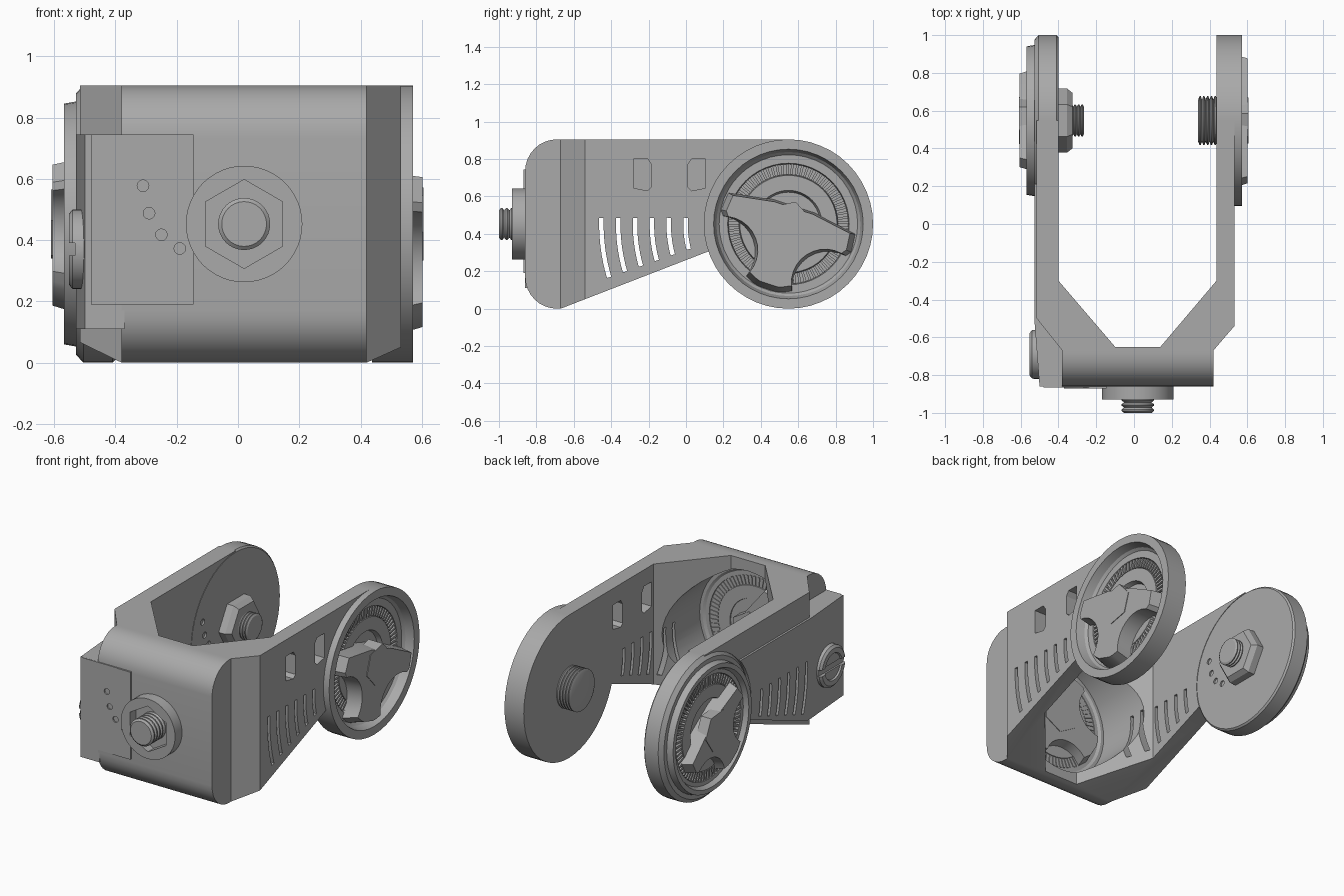
import bpy, bmesh, math
from math import cos, sin, pi, radians
from mathutils import Matrix, Vector

if "Cube" in bpy.data.objects:
    bpy.data.objects.remove(bpy.data.objects["Cube"])

grey = bpy.data.materials.new("warm_grey")
grey.use_nodes = True
colour = (0.4, 0.4, 0.4, 1)
grey.diffuse_color = colour
grey.node_tree.nodes["Principled BSDF"].inputs["Base Color"].default_value = colour

CY, CZ, R = 0.5475, 0.4525, 0.4525     # pivot centre and disc radius
FX = 0.02                              # front plate centre


def finish(name, bm, matrix=None):
    bmesh.ops.recalc_face_normals(bm, faces=bm.faces)
    me = bpy.data.meshes.new(name)
    bm.to_mesh(me)
    bm.free()
    if matrix:
        me.transform(matrix)
    me.materials.append(grey)
    ob = bpy.data.objects.new(name, me)
    bpy.context.collection.objects.link(ob)
    return ob


def frame(origin, axis):
    """Local z along axis, local y up."""
    z, up = Vector(axis), Vector((0, 0, 1))
    x = up.cross(z)
    m = Matrix((x, up, z)).transposed().to_4x4()
    m.translation = origin
    return m


def prism(name, polys, a, b, matrix=None, taper=1.0):
    """Extrude flat outlines from height a to b."""
    bm = bmesh.new()
    for pts in polys:
        low = [bm.verts.new((u, v, a)) for u, v in pts]
        top = [bm.verts.new((u * taper, v * taper, b)) for u, v in pts]
        bm.faces.new(low)
        bm.faces.new(top)
        for i in range(len(pts)):
            j = (i + 1) % len(pts)
            bm.faces.new((low[i], low[j], top[j], top[i]))
    return finish(name, bm, matrix)


def lathe(name, profile, matrix, steps=48):
    bm = bmesh.new()
    vs = [bm.verts.new((r, 0, h)) for r, h in profile]
    edges = [bm.edges.new(p) for p in zip(vs, vs[1:])]
    bmesh.ops.spin(bm, geom=vs + edges, cent=(0, 0, 0), axis=(0, 0, 1),
                   angle=2 * pi, steps=steps)
    bmesh.ops.remove_doubles(bm, verts=bm.verts, dist=0.0004)
    return finish(name, bm, matrix)


def boolean(ob, tool, operation="DIFFERENCE"):
    mod = ob.modifiers.new("cut", "BOOLEAN")
    mod.operation, mod.object, mod.solver = operation, tool, "EXACT"
    dg = bpy.context.evaluated_depsgraph_get()
    me = bpy.data.meshes.new_from_object(ob.evaluated_get(dg))
    ob.modifiers.clear()
    ob.data = me
    bpy.data.objects.remove(tool)


def arc(cx, cy, r, a, b, n=8):
    return [(cx + r * cos(radians(a + (b - a) * i / n)),
             cy + r * sin(radians(a + (b - a) * i / n))) for i in range(n + 1)]


def ngon(r, n=6, turn=90):
    return arc(0, 0, r, turn, turn + 360, n)[:-1]


SIDE = frame((0, 0, 0), (1, 0, 0))           # outlines in (y, z), extruded along x
FRONT = frame((FX, 0, CZ), (0, -1, 0))       # outlines in (x, z), extruded forward
RIGHT_DIAL = frame((0, CY, CZ), (1, 0, 0))
LEFT_DIAL = frame((0, CY, CZ), (-1, 0, 0))
BACK_DIAL = frame((FX, 0, CZ), (0, 1, 0))


def slots():
    """Curved vents concentric with the pivot."""
    polys = []
    for i in range(6):
        r = 1.0 - 0.09 * i
        end = 180 + math.degrees(math.asin((0.285 - 0.03 * i) / r))
        start = 180 - math.degrees(0.033 / r)
        polys.append(arc(CY, CZ, r + 0.012, start, end) + arc(CY, CZ, r - 0.012, end, start))
    return prism("vent_cutter", polys, -0.7, 0.7, SIDE)


# U-shaped bracket: plan outline trimmed by the side outline
plan = [(-0.515, CY), (-0.515, -0.5), (-0.38, -0.67), (-0.38, -0.86), (0.42, -0.86),
        (0.42, -0.67), (0.532, -0.54), (0.532, CY), (0.437, CY), (0.437, -0.3),
        (0.14, -0.65), (-0.1, -0.65), (-0.4, -0.3), (-0.4, CY)]
bracket = prism("bracket", [plan], -0.1, 1.0)
outline = (arc(-0.69, 0.17, 0.17, 270, 180) + arc(-0.69, 0.735, 0.17, 180, 90)
           + [(CY + 0.02, 0.905), (CY + 0.02, 0.3), (0.12, 0.306), (-0.67, 0)])
boolean(bracket, prism("side_cutter", [outline], -1, 1, SIDE), "INTERSECT")
boolean(bracket, prism("pivot_cutter", [ngon(R - 0.006, 48)], -1, 1, RIGHT_DIAL))
boolean(bracket, prism("bowl_cutter", [ngon(0.385, 48)], -0.73, 0.3, BACK_DIAL))
boolean(bracket, slots())
windows = [[(-0.28, 0.8), (-0.205, 0.8), (-0.185, 0.77), (-0.185, 0.65), (-0.205, 0.63),
            (-0.28, 0.645)]]
windows.append([(-0.175 - y, z) for y, z in windows[0]])
boolean(bracket, prism("window_cutter", windows, 0.3, 0.8, SIDE))

# Side cover on the right-hand arm, wrapping to the front
cover = prism("side_cover", [[(-0.528, 0.25), (-0.528, -0.5), (-0.5, -0.86), (-0.37, -0.86),
                              (-0.37, -0.64), (-0.5, -0.48), (-0.5, 0.25)]], -0.1, 1)
boolean(cover, prism("cover_cutter", [[(-0.9, 0.11), (-0.9, 0.745), (0.25, 0.745), (0.25, 0.37),
                                       (0.1, 0.33), (-0.45, 0.11)]], -1, 1, SIDE), "INTERSECT")
boolean(cover, slots())
boolean(cover, prism("pivot_cutter", [ngon(R - 0.006, 48)], -1, 1, RIGHT_DIAL))

# Front face plate with marker holes
holes = [(-0.33, 0.125), (-0.31, 0.035), (-0.27, -0.035), (-0.21, -0.08)]
hole_polys = [arc(u, v, 0.019, 0, 330, 11) for u, v in holes]
plate = prism("front_plate", [[(-0.5, -0.262), (-0.165, -0.262), (-0.165, 0.292),
                               (-0.5, 0.292)]], 0.855, 0.866, FRONT)
sector = prism("front_sector", [[(-0.165, -0.262)] + [(-0.165, 0.292)]
                                + arc(0, 0, 0.39, 131.5, 222.2, 16)], 0.857, 0.87, FRONT)
for ob in (plate, sector):
    boolean(ob, prism("hole_cutter", hole_polys, 0.861, 0.95, FRONT))

# Slotted cap on the side cover
cap = lathe("side_cap", [(0, 0.5), (0.13, 0.5), (0.13, 0.54), (0.115, 0.552), (0.085, 0.552),
                         (0.08, 0.542), (0, 0.542)], frame((0, -0.69, 0.37), (-1, 0, 0)), 32)
boolean(cap, prism("slot_cutter", [[(-0.2, -0.02), (0.2, -0.02), (0.2, 0.02), (-0.2, 0.02)]],
                   0.532, 0.6, frame((0, -0.69, 0.37), (-1, 0, 0))))


def dial(name, matrix, shell, floor, top, size, turn):
    """Disc with a ring of teeth and a three-armed handle; shell is the outer profile."""
    profile = shell + [(0.325, floor), (0.32, floor - 0.02), (0.265, floor - 0.02),
                       (0.26, floor), (0.18, floor), (0.17, floor - 0.03), (0, floor - 0.03)]
    disc = lathe(name + "_disc", profile, matrix)
    teeth = []
    for i in range(72):
        a = 5 * i
        teeth.append(arc(0, 0, 0.264, a, a + 2.7, 1) + arc(0, 0, 0.321, a + 2.5, a, 1))
    prism(name + "_teeth", teeth, floor - 0.025, floor, matrix)
    # Arms at three angles, with scooped sides between the lower ones
    spin = Matrix.Rotation(radians(turn), 4, "Z")
    half = [(0.055, -0.375), (0.085, -0.365)] + arc(0.315, -0.265, 0.2, 203, 79, 10) \
        + [(0.375, -0.04), (0.365, 0.06), (0.12, 0.1)]
    grip = half + [(-u, v) for u, v in reversed(half)]
    grip = [(u * size, v * size) for u, v in grip]
    prism(name + "_handle", [grip], floor - 0.03, top, matrix @ spin, 0.9)
    prism(name + "_hub", [ngon(0.125, 6, 30)], floor, top + 0.004, matrix @ spin)
    return disc


dial("left_dial", RIGHT_DIAL, [(0, 0.437), (R, 0.437), (R, 0.572), (0.4, 0.572), (0.385, 0.52),
                               (0.37, 0.505)], 0.505, 0.602, 1.0, -18)
right_disc = dial("right_dial", LEFT_DIAL, [(0, 0.4), (R - 0.01, 0.4), (R, 0.41), (R, 0.505),
                  (R - 0.025, 0.528), (0.4, 0.528), (0.393, 0.568), (0.365, 0.568),
                  (0.35, 0.54)], 0.54, 0.606, 0.83, 35)
dial("front_dial", BACK_DIAL, [(0, -0.77), (0.387, -0.77), (0.387, -0.715), (0.365, -0.715),
                               (0.35, -0.725)], -0.725, -0.66, 0.9, 60)
boolean(right_disc, prism("hole_cutter", hole_polys, -0.41, -0.3, RIGHT_DIAL))


def bolt(name, matrix, r, start, end, turns):
    """Threaded stud."""
    pitch = (end - start) / turns
    profile = [(0, start)]
    for i in range(turns):
        h = start + i * pitch
        profile += [(r * 0.86, h), (r, h + pitch * 0.35), (r, h + pitch * 0.65)]
    lathe(name, profile + [(r * 0.86, end), (0, end)], matrix, 32)


# Front collar with hexagonal pocket, and the studs and nut
collar = lathe("front_collar", [(0, 0.85), (0.19, 0.85), (0.19, 0.93), (0, 0.93)], FRONT)
boolean(collar, prism("hex_cutter", [ngon(0.145)], 0.872, 1, FRONT))
bolt("front_bolt", FRONT, 0.085, 0.86, 1.0, 5)
prism("right_nut", [ngon(0.17, 6, 0)], -0.41, -0.355, RIGHT_DIAL)
prism("right_nut_chamfer", [ngon(0.17, 6, 0)], -0.355, -0.325, RIGHT_DIAL, 0.86)
bolt("right_bolt", LEFT_DIAL @ Matrix.Rotation(pi, 4, "Y"), 0.085, -0.34, -0.265, 4)
bolt("left_bolt", LEFT_DIAL, 0.13, -0.44, -0.34, 5)

# Smooth rounded faces, keep hard edges
bpy.ops.object.select_all(action="DESELECT")
for ob in bpy.context.collection.objects:
    if ob.type == "MESH":
        ob.select_set(True)
        bpy.context.view_layer.objects.active = ob
bpy.ops.object.shade_smooth_by_angle(angle=radians(25))
